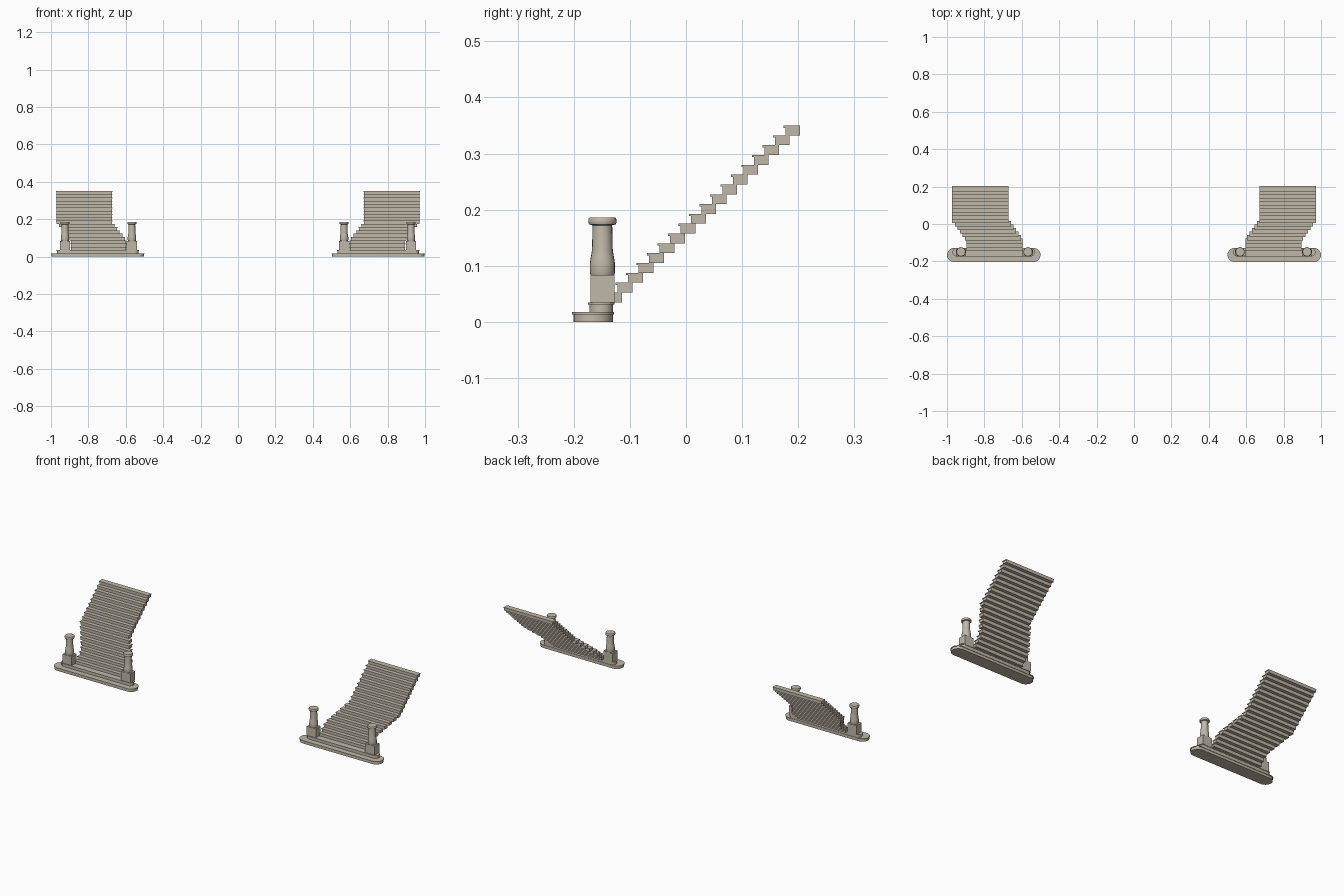
import bpy, bmesh, math

if "Cube" in bpy.data.objects:
    bpy.data.objects.remove(bpy.data.objects["Cube"])

stone = bpy.data.materials.new("beige stone")
stone.diffuse_color = (0.53, 0.48, 0.40, 1)
stone.use_nodes = True
stone.node_tree.nodes["Principled BSDF"].inputs["Base Color"].default_value = stone.diffuse_color

RISE, RUN, STEPS = 0.0175, 0.0187, 20
LIP, LIP_T = 0.003, 0.004


def add_box(bm, x0, x1, y0, y1, z0, z1):
    r = bmesh.ops.create_cube(bm, size=1)
    for v in r["verts"]:
        v.co = ((x0 + x1) / 2 + v.co.x * (x1 - x0),
                (y0 + y1) / 2 + v.co.y * (y1 - y0),
                (z0 + z1) / 2 + v.co.z * (z1 - z0))


def add_stadium(bm, cx, cy, half, r, z0, z1, n=12):
    # round-ended slab, half = half of the full length
    pts = []
    for side, start in ((1, -math.pi / 2), (-1, math.pi / 2)):
        for i in range(n + 1):
            a = start + math.pi * i / n
            pts.append((cx + side * (half - r) + r * math.cos(a), cy + r * math.sin(a)))
    face = bm.faces.new([bm.verts.new((x, y, z0)) for x, y in pts])
    ext = bmesh.ops.extrude_face_region(bm, geom=[face])
    for v in ext["geom"]:
        if isinstance(v, bmesh.types.BMVert):
            v.co.z = z1


def add_lathe(bm, cx, cy, profile, n=20):
    rings = [[bm.verts.new((cx + r * math.cos(2 * math.pi * i / n),
                            cy + r * math.sin(2 * math.pi * i / n), z))
              for i in range(n)] for r, z in profile]
    for a, b in zip(rings, rings[1:]):
        for i in range(n):
            j = (i + 1) % n
            bm.faces.new((a[i], a[j], b[j], b[i]))
    bm.faces.new(rings[0][::-1])
    bm.faces.new(rings[-1])


def finish(bm, name, smooth=False):
    bmesh.ops.recalc_face_normals(bm, faces=bm.faces[:])
    me = bpy.data.meshes.new(name)
    bm.to_mesh(me)
    bm.free()
    me.materials.append(stone)
    ob = bpy.data.objects.new(name, me)
    bpy.context.collection.objects.link(ob)
    if smooth:
        bpy.ops.object.select_all(action="DESELECT")
        ob.select_set(True)
        bpy.context.view_layer.objects.active = ob
        bpy.ops.object.shade_smooth_by_angle(angle=math.radians(35))


# newel post outline: vase, shaft and cap
POST = [(0.021, 0.083), (0.0225, 0.088), (0.0225, 0.104), (0.0205, 0.116),
        (0.0185, 0.128), (0.0175, 0.172), (0.024, 0.174), (0.025, 0.177),
        (0.025, 0.183), (0.023, 0.186)]

for side, label in ((-1, "left"), (1, "right")):
    # two round-ended bottom steps with thin nosings
    bm = bmesh.new()
    cx = side * 0.75
    add_stadium(bm, cx, -0.1655, 0.247, 0.035, 0, RISE - LIP_T)
    add_stadium(bm, cx, -0.1655, 0.25, 0.0375, RISE - LIP_T, RISE)
    add_stadium(bm, cx, -0.151, 0.217, 0.021, RISE, 2 * RISE - LIP_T)
    add_stadium(bm, cx, -0.151, 0.22, 0.0235, 2 * RISE - LIP_T, 2 * RISE)
    finish(bm, label + "_bottom_steps", True)

    # flight sweeping outward as it rises
    bm = bmesh.new()
    for k in range(2, STEPS):
        t = min(max((k - 4.5) / 5.5, 0), 1)
        x = side * (0.746 + 0.076 * t)
        y = 0.174 - RUN * (STEPS - 1 - k)
        z = k * RISE
        add_box(bm, x - 0.148, x + 0.148, y + LIP, y + 0.0295, z, z + RISE - LIP_T)
        add_box(bm, x - 0.150, x + 0.150, y, y + 0.0295, z + RISE - LIP_T, z + RISE)
    finish(bm, label + "_stair_flight")

    # newel posts on square plinths
    for px, pos in ((0.567, "inner"), (0.925, "outer")):
        bm = bmesh.new()
        x, y = side * px, -0.149
        add_box(bm, x - 0.028, x + 0.028, y - 0.0215, y + 0.0215, 2 * RISE, 0.084)
        add_lathe(bm, x, y, POST)
        finish(bm, label + "_" + pos + "_newel", True)
